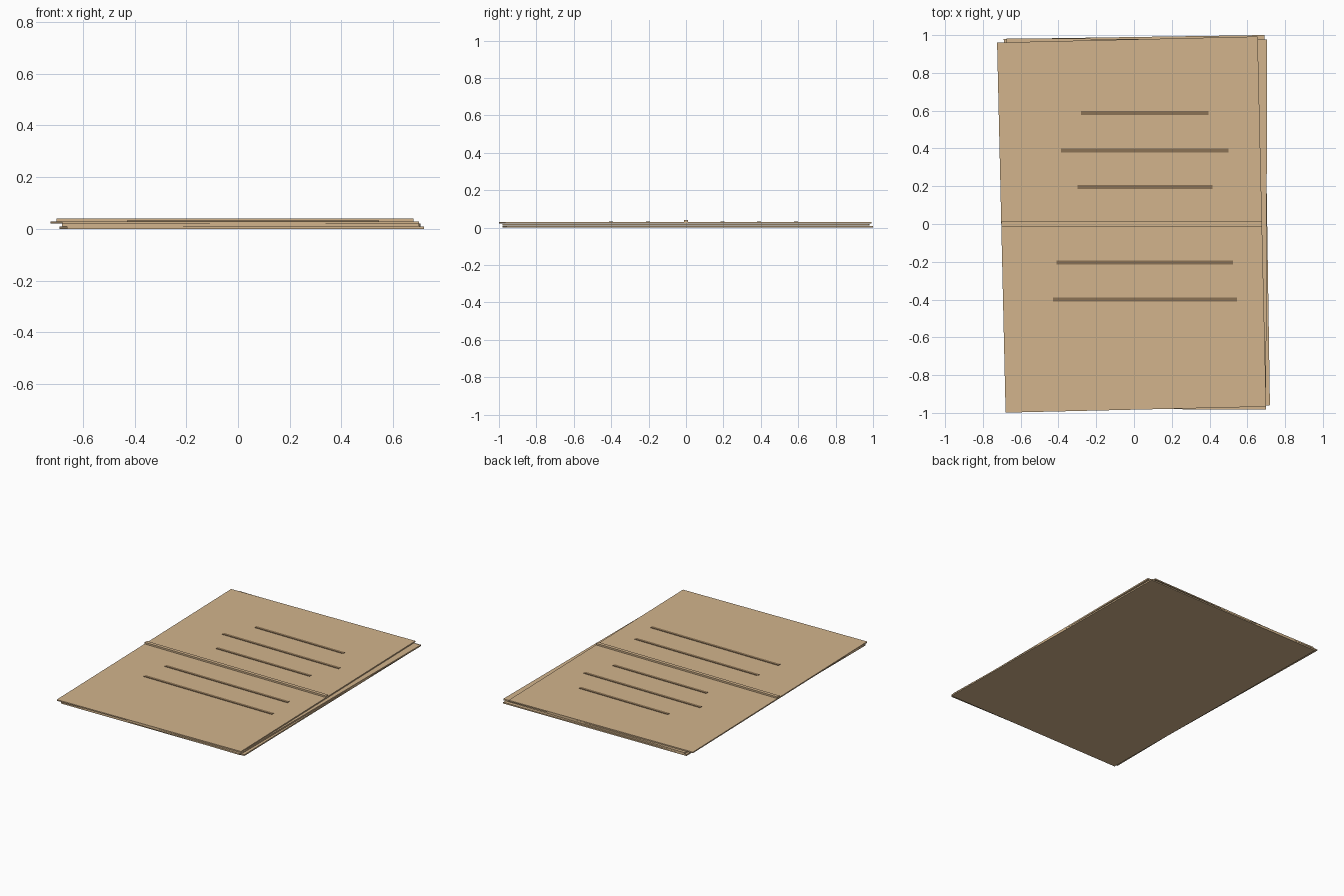
import bpy, math
from mathutils import Matrix

if "Cube" in bpy.data.objects:
    bpy.data.objects.remove(bpy.data.objects["Cube"])


def material(name, rgb):
    m = bpy.data.materials.new(name)
    m.diffuse_color = (*rgb, 1)
    m.use_nodes = True
    m.node_tree.nodes["Principled BSDF"].inputs["Base Color"].default_value = m.diffuse_color
    return m


parchment = material("parchment tan", (0.645, 0.456, 0.262))
ink = material("faded brown ink", (0.258, 0.171, 0.091))


def slab(name, x, y, z0, z1, width, depth, mat, angle=0):
    """Flat box from z0 to z1, turned about the vertical axis."""
    bpy.ops.mesh.primitive_cube_add(size=1)
    ob = bpy.context.object
    ob.name = name
    ob.data.transform(Matrix.Diagonal((width, depth, z1 - z0, 1)))
    ob.location = (x, y, (z0 + z1) / 2)
    ob.rotation_euler.z = angle
    ob.data.materials.append(mat)
    return ob


# Three loosely stacked sheets
W, D = 1.38, 1.96
slab("bottom_sheet", 0.015, 0.01, 0.0, 0.009, W, D, parchment, 0.015)
slab("middle_sheet", 0.012, 0.0, 0.01, 0.02, W, D, parchment, -0.003)
slab("top_sheet", -0.0125, -0.003, 0.021, 0.029, W, D, parchment, 0.023)

# Raised fold across the middle
slab("fold_ridge", -0.012, 0.0, 0.028, 0.04, W, 0.024, parchment)

# Written lines: left end, right end, y
for i, (x0, x1, y) in enumerate([(-0.28, 0.395, 0.588), (-0.387, 0.50, 0.39),
                                 (-0.298, 0.415, 0.195), (-0.41, 0.525, -0.203),
                                 (-0.43, 0.545, -0.40)]):
    slab(f"written_line_{i + 1}", (x0 + x1) / 2, y, 0.0275, 0.032,
         x1 - x0, 0.021, ink)
